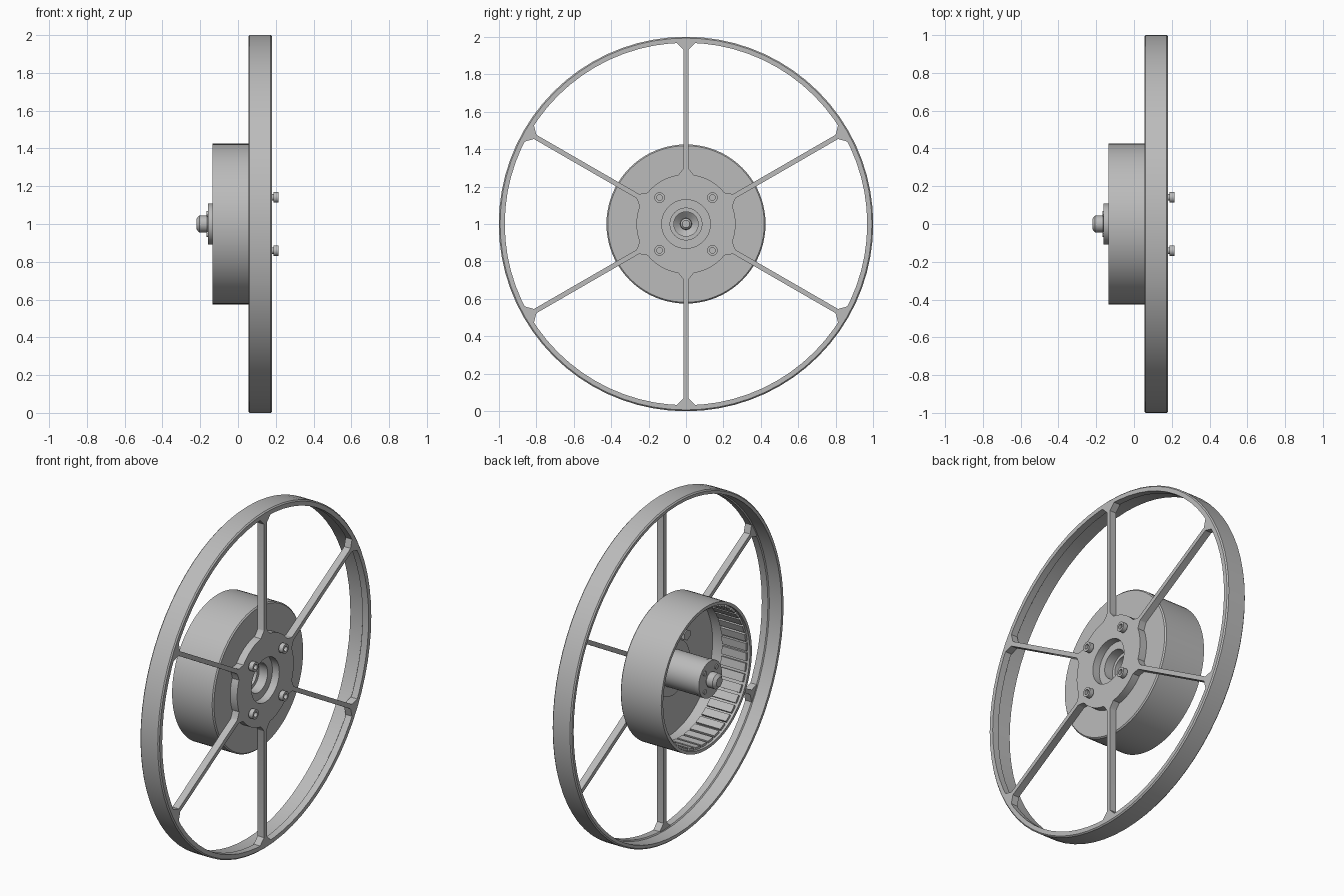
import bpy, bmesh
from math import sin, cos, pi, radians
from mathutils import Matrix, Vector

cube = bpy.data.objects.get("Cube")
if cube:
    bpy.data.objects.remove(cube)

grey = bpy.data.materials.new("metal grey")
grey.use_nodes = True
colour = (0.5, 0.5, 0.5, 1)
grey.diffuse_color = colour
grey.node_tree.nodes["Principled BSDF"].inputs["Base Color"].default_value = colour

CENTRE = Vector((0, 0, 1))


def finish(name, bm, smooth=True):
    bmesh.ops.remove_doubles(bm, verts=bm.verts, dist=1e-5)
    bmesh.ops.recalc_face_normals(bm, faces=bm.faces)
    mesh = bpy.data.meshes.new(name)
    bm.to_mesh(mesh)
    bm.free()
    mesh.materials.append(grey)
    ob = bpy.data.objects.new(name, mesh)
    bpy.context.collection.objects.link(ob)
    if smooth:
        bpy.ops.object.select_all(action="DESELECT")
        ob.select_set(True)
        bpy.context.view_layer.objects.active = ob
        bpy.ops.object.shade_smooth_by_angle(angle=radians(30))
    return ob


def lathe(name, profile, sides=64, closed=True, at=(0, 0)):
    """Spin an (x, radius) profile round the axle direction."""
    bm = bmesh.new()
    verts = [bm.verts.new((x, 0, r)) for x, r in profile]
    pairs = list(zip(verts, verts[1:] + verts[:1]))
    edges = [bm.edges.new(p) for p in (pairs if closed else pairs[:-1])]
    bmesh.ops.spin(bm, geom=verts + edges, cent=(0, 0, 0), axis=(1, 0, 0),
                   angle=2 * pi, steps=sides, use_merge=False)
    bmesh.ops.translate(bm, verts=bm.verts, vec=CENTRE + Vector((0, at[0], at[1])))
    return finish(name, bm)


def ring(x0, x1, r0, r1):
    return [(x0, r0), (x0, r1), (x1, r1), (x1, r0)]


# Outer rim with lightly bevelled edges and a narrow front lip
lathe("rim", [(0.055, 0.975), (0.055, 0.993), (0.062, 1), (0.173, 1),
              (0.18, 0.993), (0.18, 0.968), (0.14, 0.968), (0.135, 0.975)], 72)

# Hub plate and the six spokes, flared at both ends
lathe("hub_plate", ring(0.135, 0.18, 0.13, 0.265), 72)

bm = bmesh.new()
side = []
for k in range(6):
    a = k * pi / 10
    side.append((0.25 + 0.05 * sin(a), 0.013 + 0.04 * (1 - sin(a)) ** 1.2))
for k in range(6):
    a = k * pi / 10
    side.append((0.93 + 0.04 * (1 - cos(a)), 0.013 + 0.04 * (1 - cos(a))))
outline = [(r, w) for r, w in side] + [(r, -w) for r, w in reversed(side)]
for n in range(6):
    turn = Matrix.Rotation(n * pi / 3, 4, "X")
    face = bm.faces.new([bm.verts.new(turn @ Vector((0.138, w, r)) + CENTRE)
                         for r, w in outline])
    out = bmesh.ops.extrude_face_region(bm, geom=[face])["geom"]
    bmesh.ops.translate(bm, vec=(0.042, 0, 0),
                        verts=[g for g in out if isinstance(g, bmesh.types.BMVert)])
finish("spokes", bm)

# Motor drum, open at the back
lathe("drum", [(-0.135, 0.407), (-0.135, 0.425), (0.128, 0.425), (0.135, 0.418),
               (0.135, 0.085), (0.11, 0.085), (0.11, 0.407)], 80)

# Magnets lining the drum wall
bm = bmesh.new()
COUNT = 42
for n in range(COUNT):
    m = (Matrix.Translation(CENTRE) @ Matrix.Rotation(2 * pi * n / COUNT, 4, "X")
         @ Matrix.Translation((-0.04, 0, 0.401)) @ Matrix.Diagonal((0.16, 0.046, 0.016, 1)))
    bmesh.ops.create_cube(bm, size=1, matrix=m)
finish("magnets", bm, False)

# Central bearing tube, end flange and stepped axle
lathe("bearing_tube", [(0.135, 0.085), (0.135, 0.105), (-0.135, 0.105), (-0.135, 0.03),
                       (-0.06, 0.03), (-0.03, 0.065), (0.08, 0.065), (0.08, 0.085)])
lathe("tube_collar", ring(0.085, 0.112, 0.1, 0.16))
lathe("end_flange", ring(-0.16, -0.133, 0.03, 0.108))
lathe("axle", [(-0.22, 0), (-0.22, 0.028), (-0.205, 0.045), (-0.165, 0.045),
               (-0.155, 0.035), (-0.03, 0.03), (-0.02, 0.02), (-0.02, 0)], 40, False)

# Four hub bolts with sockets, their nuts, and the small flange screws
for sy in (-1, 1):
    for sz in (-1, 1):
        spot = (0.141 * sy, 0.141 * sz)
        lathe("hub_bolt", [(0.09, 0), (0.09, 0.017), (0.188, 0.017), (0.188, 0.028),
                           (0.215, 0.028), (0.215, 0.015), (0.197, 0.015), (0.197, 0)],
              24, False, spot)
        lathe("hub_nut", ring(0.09, 0.112, 0.015, 0.032), 6, True, spot)
        lathe("flange_screw", [(-0.158, 0.014), (-0.166, 0.014), (-0.166, 0)],
              16, False, (0.054 * sy, 0.054 * sz))
